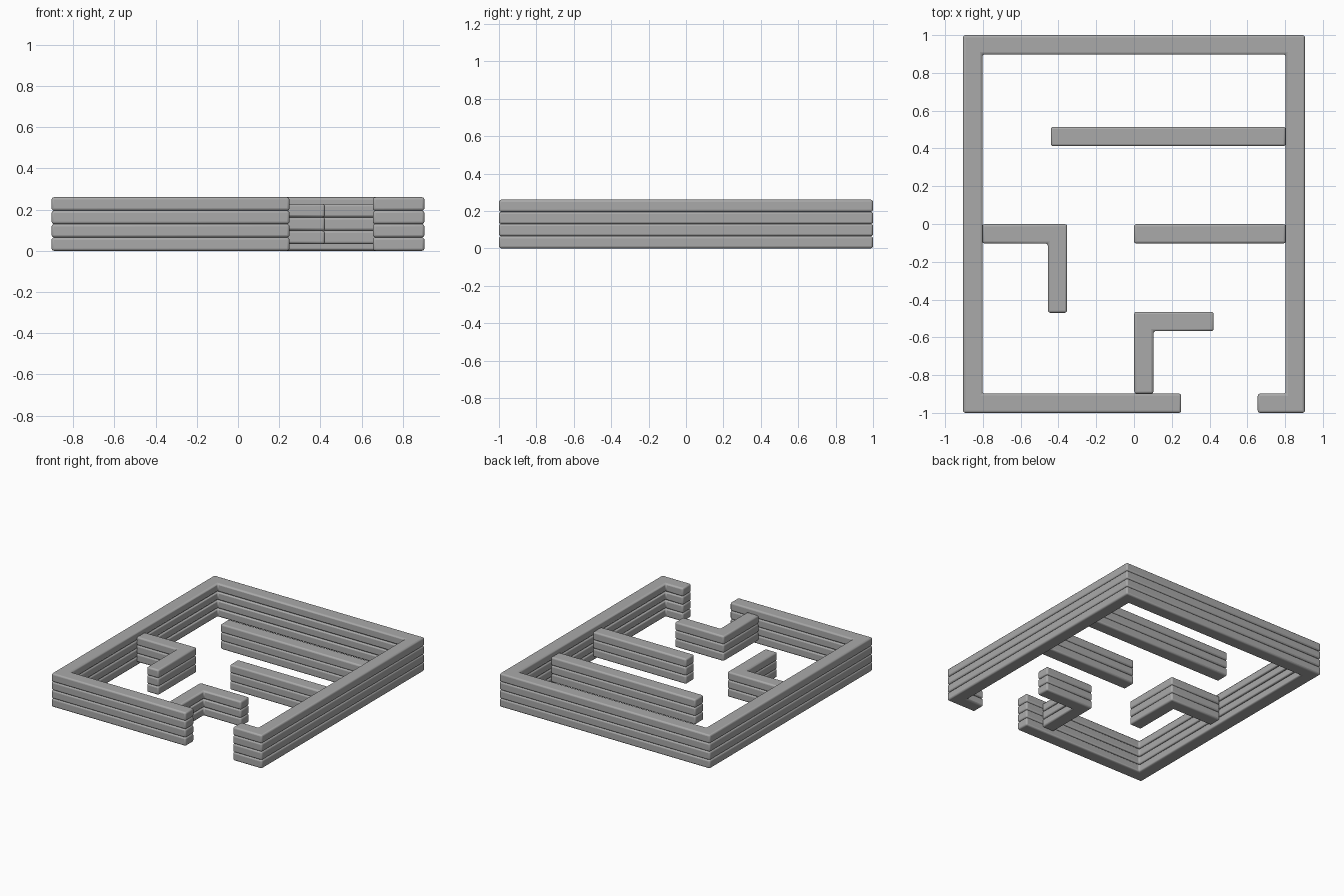
import bpy, bmesh
from mathutils import Vector

cube = bpy.data.objects.get("Cube")
if cube:
    bpy.data.objects.remove(cube)

WIDTH = 0.102      # wall thickness
COURSE = 0.065     # height of one stacked beam

grey = bpy.data.materials.new("stone_grey")
grey.use_nodes = True
grey.diffuse_color = (0.4, 0.4, 0.4, 1)
grey.node_tree.nodes["Principled BSDF"].inputs["Base Color"].default_value = (0.4, 0.4, 0.4, 1)


def beam(name, path, z):
    """Mitred, soft-edged beam that follows a centre line."""
    pts = [Vector(p) for p in path]
    dirs = [(b - a).normalized() for a, b in zip(pts, pts[1:])]
    dirs = [dirs[0]] + dirs + [dirs[-1]]
    bm = bmesh.new()
    rings = []
    for p, d0, d1 in zip(pts, dirs, dirs[1:]):
        n0, n1 = Vector((-d0.y, d0.x)), Vector((-d1.y, d1.x))
        off = (n0 + n1) / (1 + n0.dot(n1)) * WIDTH / 2
        rings.append([bm.verts.new((*(p + off * s), h)) for s, h in
                      ((1, z), (-1, z), (-1, z + COURSE), (1, z + COURSE))])
    for a, b in zip(rings, rings[1:]):
        for i in range(4):
            j = (i + 1) % 4
            bm.faces.new((a[i], a[j], b[j], b[i]))
    bm.faces.new(rings[0])
    bm.faces.new(rings[-1])
    bmesh.ops.recalc_face_normals(bm, faces=bm.faces)
    mesh = bpy.data.meshes.new(name)
    bm.to_mesh(mesh)
    bm.free()
    mesh.materials.append(grey)
    ob = bpy.data.objects.new(name, mesh)
    bpy.context.collection.objects.link(ob)
    bev = ob.modifiers.new("soft_edges", 'BEVEL')
    bev.width = 0.012
    bev.segments = 3
    bev.limit_method = 'ANGLE'
    bpy.ops.object.select_all(action='DESELECT')
    ob.select_set(True)
    bpy.context.view_layer.objects.active = ob
    bpy.ops.object.shade_smooth_by_angle()


def wall(name, path, courses, base):
    for i in range(courses):
        beam(f"{name}_course_{i + 1}", path, base + i * COURSE)


X, Y = 0.905 - WIDTH / 2, 1 - WIDTH / 2   # centre line of the outer wall
INNER = 0.905 - WIDTH                     # inside face of the outer wall

# Outer wall with an entrance gap at the front
wall("outer_wall", [(0.25, -Y), (-X, -Y), (-X, Y), (X, Y), (X, -Y), (0.655, -Y)], 4, 0)

# Lower partitions inside, raised by half a course
inner = {
    "rear_partition": [(-0.44, 0.463), (INNER, 0.463)],
    "middle_partition": [(0, -0.052), (INNER, -0.052)],
    "right_corner_partition": [(-INNER, -0.052), (-0.405, -0.052), (-0.405, -0.47)],
    "entrance_partition": [(0.052, -0.898), (0.052, -0.516), (0.422, -0.516)],
}
for name, path in inner.items():
    wall(name, path, 3, COURSE / 2)
